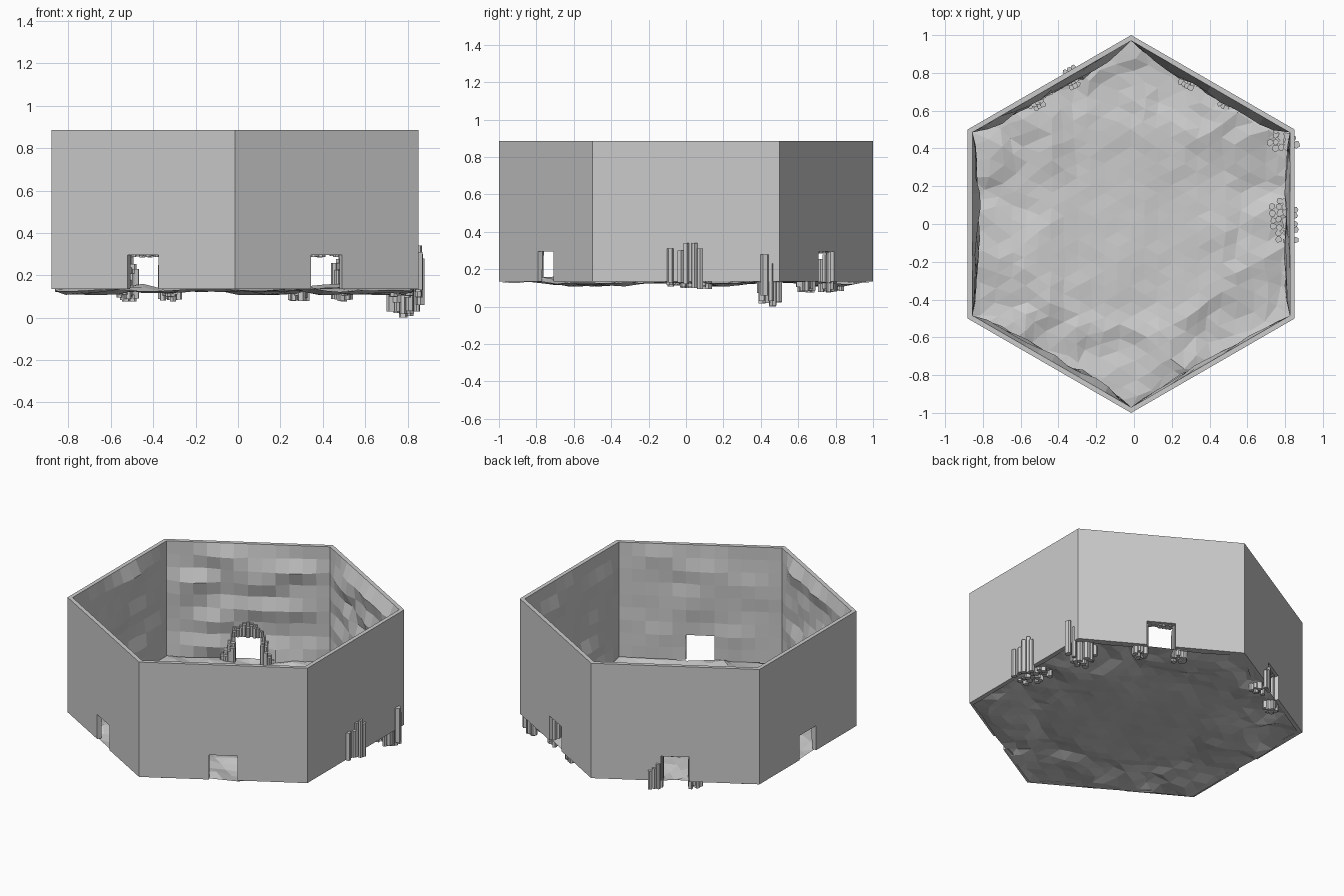
import bpy, bmesh, math, random
from mathutils import Vector, noise

if "Cube" in bpy.data.objects:
    bpy.data.objects.remove(bpy.data.objects["Cube"])

random.seed(7)
CX = -0.015            # hexagon centre in x
Z0, Z1 = 0.135, 0.885  # wall bottom and top
N = 12                 # cells along each wall


def finish(bm, name):
    bmesh.ops.remove_doubles(bm, verts=bm.verts, dist=0.0005)
    me = bpy.data.meshes.new(name)
    bm.to_mesh(me)
    bm.free()
    ob = bpy.data.objects.new(name, me)
    bpy.context.collection.objects.link(ob)
    return ob


def corner(k, r):
    a = math.radians(-30 + 60 * k)
    return Vector((CX + r * math.cos(a), r * math.sin(a), 0))


def normal(k):
    a = math.radians(60 * k)
    return Vector((math.cos(a), math.sin(a), 0))


# Walls: flat outside, rocky inside, doorway in every wall but the right one
levels = [Z0, Z0 + 0.08, Z0 + 0.16] + [Z0 + 0.16 + (Z1 - Z0 - 0.16) * j / 7 for j in range(1, 8)]
amps = [0.04, 0.065, 0.06, 0.05, 0.05, 0.025]


def stations(r):
    # cell borders along a wall; the two middle cells are the doorway
    d = 0.085 / r
    return [i * (0.5 - d) / 5 for i in range(6)] + [0.5] + [0.5 + d + i * (0.5 - d) / 5 for i in range(6)]


def wall_point(k, i, j, inner):
    r = 0.97 if inner else 1.0
    u = stations(r)[i]
    p = corner(k, r).lerp(corner(k + 1, r), u)
    p.z = levels[j]
    if inner and 0 < i < N and j < len(levels) - 1:
        q = Vector((u * 4 + 10 * k, p.z * 8, 3.7 * k))
        n = 0.4 + 0.8 * noise.noise(q) + 0.3 * noise.noise(q * 2.3)
        near_door = 0.25 if k and j < 4 and 4 < i < 8 else 1
        p -= normal(k) * amps[k] * near_door * max(-0.1, n) * math.sin(math.pi * u) ** 0.5
    return p


for k, side in enumerate(["right", "back_right", "back_left", "left", "front_left", "front_right"]):
    bm = bmesh.new()
    grids = [[[bm.verts.new(wall_point(k, i, j, inner)) for j in range(len(levels))]
              for i in range(N + 1)] for inner in (False, True)]
    border = {}
    for i in range(N):
        for j in range(len(levels) - 1):
            if k != 0 and i in (5, 6) and j < 2:
                continue
            ids = [(i, j), (i + 1, j), (i + 1, j + 1), (i, j + 1)]
            bm.faces.new([grids[0][a][b] for a, b in ids])
            bm.faces.new([grids[1][a][b] for a, b in reversed(ids)])
            for e in zip(ids, ids[1:] + ids[:1]):
                if e[::-1] in border:
                    del border[e[::-1]]
                else:
                    border[e] = True
    for a, b in border:  # rim, base and door jambs
        if a[0] == b[0] and a[0] in (0, N):
            continue
        bm.faces.new([grids[0][b[0]][b[1]], grids[0][a[0]][a[1]],
                      grids[1][a[0]][a[1]], grids[1][b[0]][b[1]]])
    finish(bm, side + "_wall")

# Floor: triangulated hexagon with rough ground near the walls
bm = bmesh.new()


def floor_vert(k, a, b):
    c = Vector((CX, 0, 0))
    p = ((corner(k, 1) - c) * a + (corner(k + 1, 1) - c) * b) * 0.98 / N
    t = (a + b) / N
    rough = 0.012 + 0.04 * min(1, max(0, (t - 0.4) / 0.3))
    if a + b == N:
        rough = 0.012
    h = noise.noise(p * 3.1 + Vector((5, 2, 1))) + 0.5 * noise.noise(p * 8)
    push = noise.noise_vector(p * 5) * (0.08 * t * t if a + b < N else 0)
    return bm.verts.new((CX + p.x + push.x, p.y + push.y, max(0.108, min(0.16, 0.13 + rough * h))))


for k in range(6):
    v = {(a, b): floor_vert(k, a, b) for a in range(N + 1) for b in range(N + 1 - a)}
    for a in range(N):
        for b in range(N - a):
            bm.faces.new((v[a, b], v[a + 1, b], v[a, b + 1]))
            if a + b < N - 1:
                bm.faces.new((v[a + 1, b], v[a + 1, b + 1], v[a, b + 1]))
finish(bm, "rocky_floor")


# Basalt columns: irregular prisms
def column(bm, x, y, z0, z1, r):
    n = random.choice((5, 6, 6))
    t = random.random() * 6
    pts = []
    for i in range(n):
        a = t + math.tau * (i + random.uniform(-0.2, 0.2)) / n
        pts.append((x + r * math.cos(a), y + r * math.sin(a)))
    lo = [bm.verts.new((px, py, z0)) for px, py in pts]
    hi = [bm.verts.new((px, py, z1)) for px, py in pts]
    bm.faces.new(lo[::-1])
    bm.faces.new(hi)
    for i in range(n):
        j = (i + 1) % n
        bm.faces.new((lo[i], lo[j], hi[j], hi[i]))


R = random.uniform
# Column arches around the two back doorways
for k, name in ((1, "back_right_arch"), (2, "back_left_arch")):
    bm = bmesh.new()
    nrm = normal(k)
    tan = Vector((-nrm.y, nrm.x, 0))
    mid = Vector((CX, 0, 0)) + nrm * 0.866

    def put(s, depth, z0, z1, r):
        p = mid + tan * s - nrm * depth
        column(bm, p.x, p.y, z0, z1, r)

    for sgn in (-1, 1):
        for i in range(4):          # pillars, lower toward the room
            for d in (0.035, 0.06, 0.084):
                put(sgn * (0.088 + i * 0.02), d, R(0.075, 0.11),
                    0.32 - i * 0.035 - d * 0.9 + R(-0.015, 0.015), R(0.013, 0.018))
    for i in range(9):              # hanging lintel pieces
        s = -0.08 + i * 0.02
        top = 0.315 + 0.065 * math.cos(s / 0.1 * 1.4)
        for d in (0.03, 0.05):
            put(s, d, R(0.283, 0.3), top - d * 0.4 + R(-0.012, 0.012), R(0.011, 0.015))
    if k == 2:                      # a few pieces poke through the wall
        for s in (0.1, 0.125, 0.15):
            put(-s, -0.006, R(0.08, 0.12), R(0.2, 0.28), 0.014)
    finish(bm, name)

# Column clusters on the right wall
bm = bmesh.new()
for y in (-0.085, -0.05, -0.015, 0.02, 0.055, 0.09, 0.125):
    for x in (0.735, 0.77, 0.805):
        if x > 0.75 or abs(y - 0.03) < 0.08:
            column(bm, x + R(-.006, .006), y + R(-.006, .006), R(0.095, 0.125),
                   0.16 + (x - 0.735) * 1.4 + R(-0.02, 0.04), R(0.017, 0.023))
for y, z0, z1 in ((-0.085, .13, .31), (-0.03, .13, .3), (0.0, .12, .34),
                  (0.045, .1, .34), (0.075, .095, .31)):
    column(bm, 0.851 + R(0, 0.011), y, z0, z1, 0.017)
finish(bm, "right_middle_columns")

bm = bmesh.new()
for i, y in enumerate((0.405, 0.435, 0.465, 0.495)):
    for j, x in enumerate((0.72, 0.75, 0.78, 0.81)):
        if y + x * 0.577 > 0.95:    # stay inside the corner
            continue
        column(bm, x, y + R(-.005, .005), 0 if (i, j) == (2, 2) else R(0.005, 0.075),
               0.135 + j * 0.03 + R(-0.01, 0.03), R(0.016, 0.021))
column(bm, 0.86, 0.42, 0.06, 0.28, 0.021)
column(bm, 0.845, 0.455, 0.03, 0.23, 0.015)
finish(bm, "right_rear_columns")
